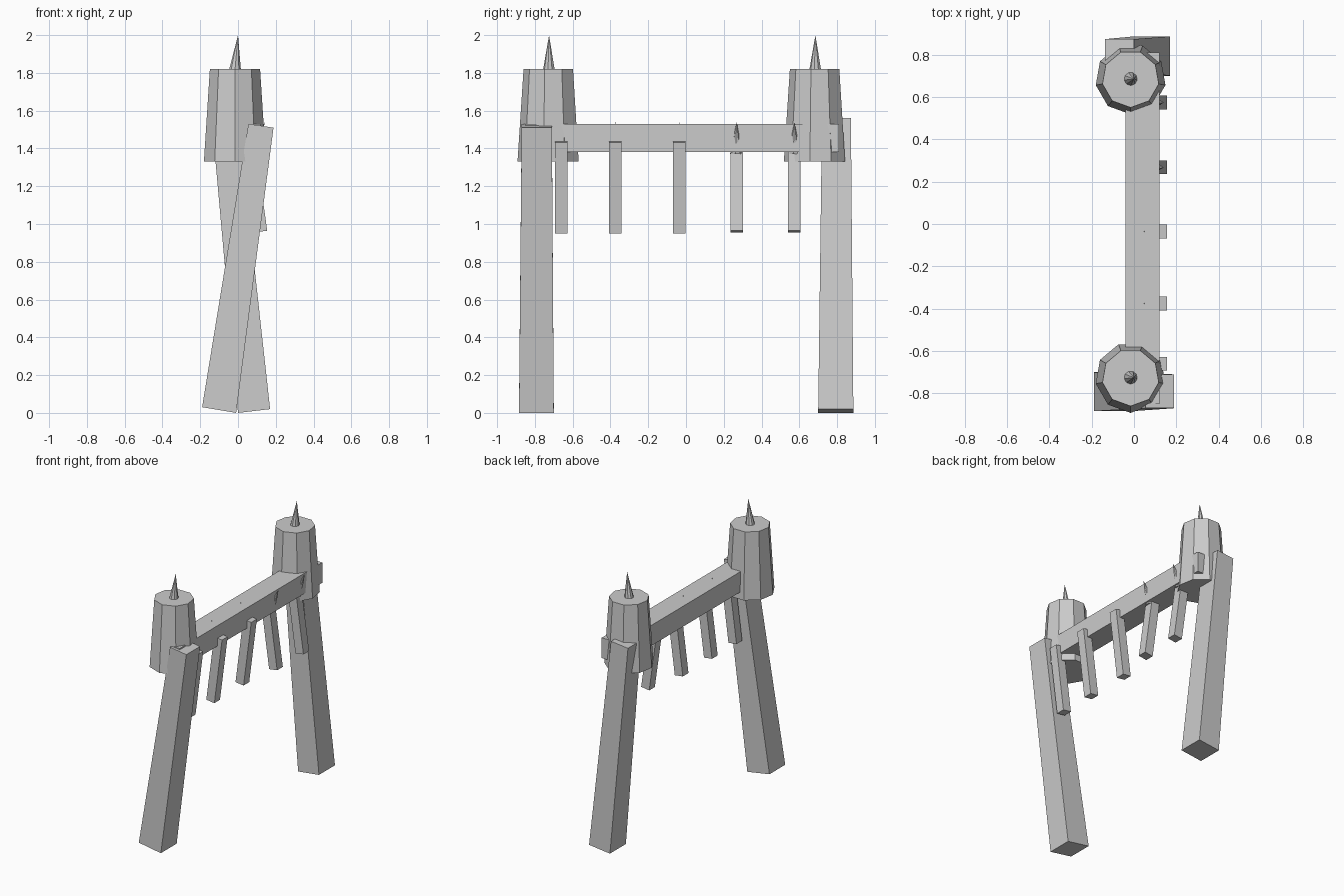
import bpy, bmesh, math
from mathutils import Vector

if "Cube" in bpy.data.objects:
    bpy.data.objects.remove(bpy.data.objects["Cube"])


def add_mesh(name, verts, faces):
    me = bpy.data.meshes.new(name)
    me.from_pydata(verts, [], faces)
    bm = bmesh.new()
    bm.from_mesh(me)
    bmesh.ops.recalc_face_normals(bm, faces=bm.faces)
    bm.to_mesh(me)
    bm.free()
    ob = bpy.data.objects.new(name, me)
    bpy.context.scene.collection.objects.link(ob)
    return ob


def tapered_post(name, bottom, top, yb, yt):
    """Post from two x-z edges (left, right) and the y range at each end."""
    verts = []
    for (l, r), (y0, y1) in ((bottom, yb), (top, yt)):
        verts += [(l[0], y0, l[1]), (r[0], y0, r[1]),
                  (r[0], y1, r[1]), (l[0], y1, l[1])]
    faces = [(3, 2, 1, 0), (4, 5, 6, 7)]
    faces += [(i, (i + 1) % 4, (i + 1) % 4 + 4, i + 4) for i in range(4)]
    return add_mesh(name, verts, faces)


def frustum(name, base, tip, r0, r1, n=9):
    """Low-poly cone or drum with one corner facing the front."""
    ang = [-math.pi / 2 + 2 * math.pi * i / n for i in range(n)]

    def ring(c, r):
        return [(c[0] + r * math.cos(a), c[1] + r * math.sin(a), c[2]) for a in ang]
    verts = ring(base, r0)
    faces = [tuple(range(n))]
    if r1:
        verts += ring(tip, r1)
        faces += [(i, (i + 1) % n, (i + 1) % n + n, i + n) for i in range(n)]
        faces.append(tuple(range(n, 2 * n)))
    else:
        verts.append(tip)
        faces += [(i, (i + 1) % n, n) for i in range(n)]
    return add_mesh(name, verts, faces)


def slanted_bar(name, y, bottom, top, w):
    """Square bar between two x-z centres, ends cut square to its axis."""
    b, t = Vector(bottom), Vector(top)
    d = (t - b).normalized()
    side = Vector((d.y, -d.x)) * w / 2
    ys = (y - w / 2, y + w / 2)
    return tapered_post(name, (b - side, b + side), (t - side, t + side), ys, ys)


# Crossing legs, leaning opposite ways
tapered_post("front_leg", ((-0.19, 0.03), (-0.01, 0.0)),
             ((0.055, 1.53), (0.188, 1.51)), (-0.884, -0.70), (-0.87, -0.71))
tapered_post("back_leg", ((0.0, 0.0), (0.17, 0.02)),
             ((-0.138, 1.545), (0.0, 1.56)), (0.70, 0.886), (0.72, 0.873))

# Cross beam
tapered_post("beam", ((-0.04, 1.38), (0.12, 1.38)),
             ((-0.04, 1.53), (0.12, 1.53)), (-0.85, 0.81), (-0.85, 0.81))

# Nine-sided drums with spikes
for part, y in (("front", -0.725), ("back", 0.685)):
    frustum(part + "_drum", (-0.016, y, 1.33), (-0.016, y, 1.82), 0.167, 0.135)
    frustum(part + "_spike", (-0.016, y, 1.815), (0.0, y, 2.0), 0.032, 0)

# Hanging bars with small spikes driven through the beam
for i, y in enumerate((-0.66, -0.375, -0.035, 0.268, 0.574)):
    if i < 3:
        slanted_bar(f"hanging_bar_{i}", y, (0.06, 0.955), (0.123, 1.437), 0.066)
        frustum(f"bar_spike_{i}", (0.09, y, 1.39), (0.045, y, 1.543), 0.025, 0)
    else:
        slanted_bar(f"hanging_bar_{i}", y, (0.122, 0.96), (0.055, 1.437), 0.066)
        frustum(f"bar_spike_{i}", (0.075, y, 1.37), (0.142, y, 1.54), 0.035, 0)
